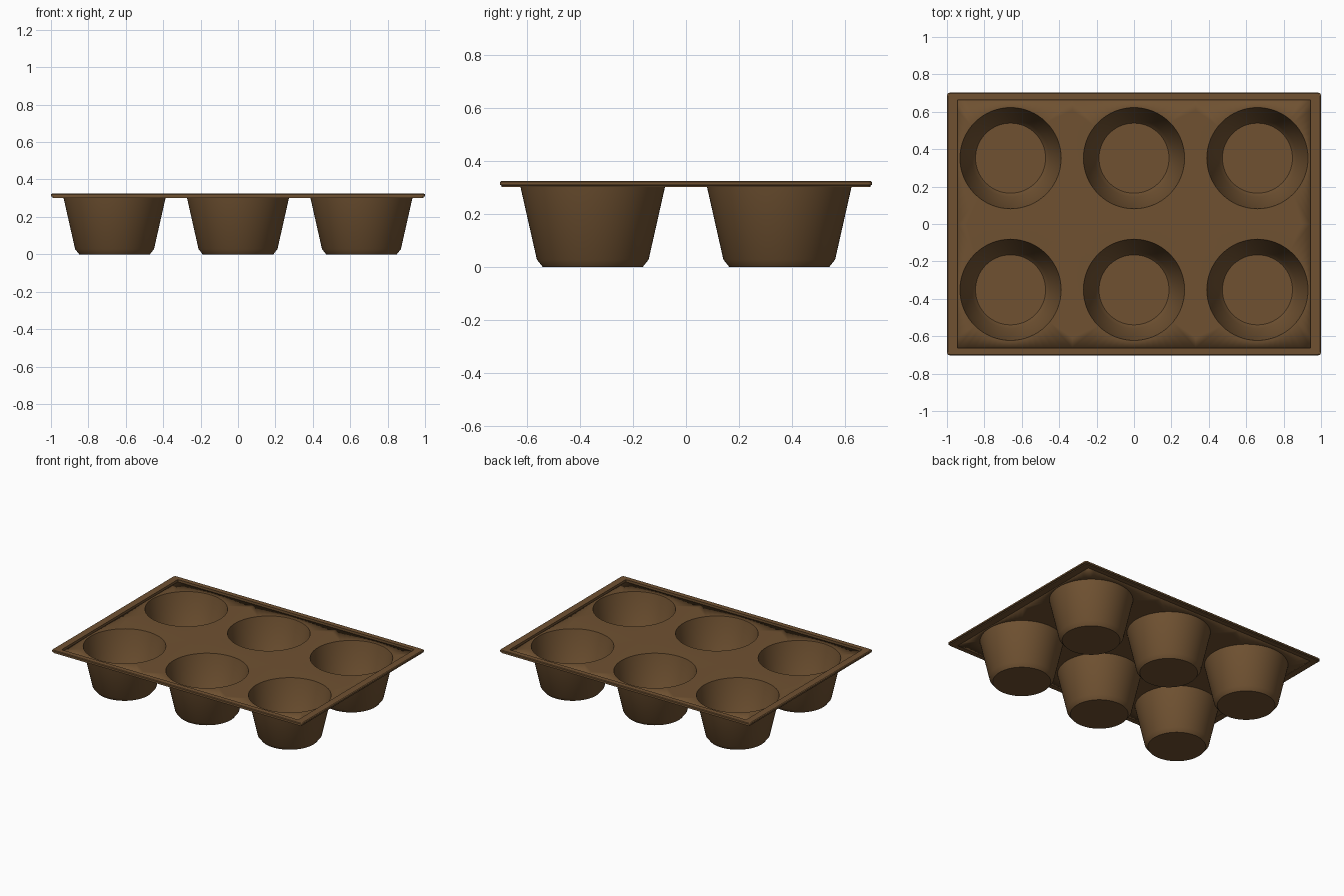
import bpy, bmesh, math

cube = bpy.data.objects.get("Cube")
if cube:
    bpy.data.objects.remove(cube, do_unlink=True)

SEGMENTS = 64
INNER_X, INNER_Y = 0.945, 0.663   # inside edge of the raised rim
OUTER_X, OUTER_Y = 1.0, 0.702
PLATE_Z = 0.303
CUP_X, CUP_Y = 0.66, 0.352

brown = bpy.data.materials.new("brown_metal")
colour = (0.16, 0.083, 0.031, 1)
brown.diffuse_color = colour
brown.use_nodes = True
bsdf = brown.node_tree.nodes["Principled BSDF"]
bsdf.inputs["Base Color"].default_value = colour
bsdf.inputs["Roughness"].default_value = 0.6


def finish(name, bm):
    mesh = bpy.data.meshes.new(name)
    bm.to_mesh(mesh)
    bm.free()
    obj = bpy.data.objects.new(name, mesh)
    bpy.context.collection.objects.link(obj)
    mesh.materials.append(brown)
    bpy.ops.object.select_all(action='DESELECT')
    obj.select_set(True)
    bpy.context.view_layer.objects.active = obj
    bpy.ops.object.shade_smooth_by_angle(angle=math.radians(30))
    return obj


def bridge(bm, a, b):
    for i in range(len(a)):
        j = (i + 1) % len(a)
        bm.faces.new((a[i], a[j], b[j], b[i]))


def add_cell(bm, cx, cy, x0, x1, y0, y1):
    """One rectangle of the tray that sinks into a round cup."""
    angles = [2 * math.pi * i / SEGMENTS for i in range(SEGMENTS)]
    border = []
    for a in angles:
        c, s = math.cos(a), math.sin(a)
        m = max(abs(c), abs(s))
        x = cx + c / m * ((x1 - cx) if c > 0 else (cx - x0))
        y = cy + s / m * ((y1 - cy) if s > 0 else (cy - y0))
        border.append(bm.verts.new((x, y, PLATE_Z)))
    rings = [border]
    for r, z in ((0.273, PLATE_Z), (0.211, 0.028), (0.189, 0)):
        rings.append([bm.verts.new((cx + r * math.cos(a), cy + r * math.sin(a), z))
                      for a in angles])
    for a, b in zip(rings, rings[1:]):
        bridge(bm, a, b)
    bm.faces.new(rings[-1])


# Tray plate with six cups, one thin skin
bm = bmesh.new()
edges = (-INNER_X, -CUP_X / 2, CUP_X / 2, INNER_X)
for col in range(3):
    for y0, y1, cy in ((-INNER_Y, 0, -CUP_Y), (0, INNER_Y, CUP_Y)):
        add_cell(bm, (col - 1) * CUP_X, cy, edges[col], edges[col + 1], y0, y1)
bmesh.ops.remove_doubles(bm, verts=bm.verts, dist=0.0005)
tray = finish("tray_with_cups", bm)
skin = tray.modifiers.new("thickness", 'SOLIDIFY')
skin.thickness = 0.004
skin.offset = 1


# Raised rim: a closed profile swept round a rectangle with rounded corners
def rim_loop(bm, t, z):
    hx = INNER_X + (OUTER_X - INNER_X) * t
    hy = INNER_Y + (OUTER_Y - INNER_Y) * t
    r = 0.002 + 0.013 * t
    loop = []
    for k, (sx, sy) in enumerate(((1, 1), (-1, 1), (-1, -1), (1, -1))):
        for step in range(5):
            a = math.pi / 2 * (k + step / 4)
            loop.append(bm.verts.new((sx * (hx - r) + r * math.cos(a),
                                      sy * (hy - r) + r * math.sin(a), z)))
    return loop


bm = bmesh.new()
profile = [(0, 0.302), (0, 0.324), (0.9, 0.324), (1, 0.32),
           (1, 0.309), (0.85, 0.308), (0.85, 0.302)]
loops = [rim_loop(bm, t, z) for t, z in profile]
for a, b in zip(loops, loops[1:] + loops[:1]):
    bridge(bm, a, b)
bmesh.ops.recalc_face_normals(bm, faces=bm.faces)
finish("raised_rim", bm)
